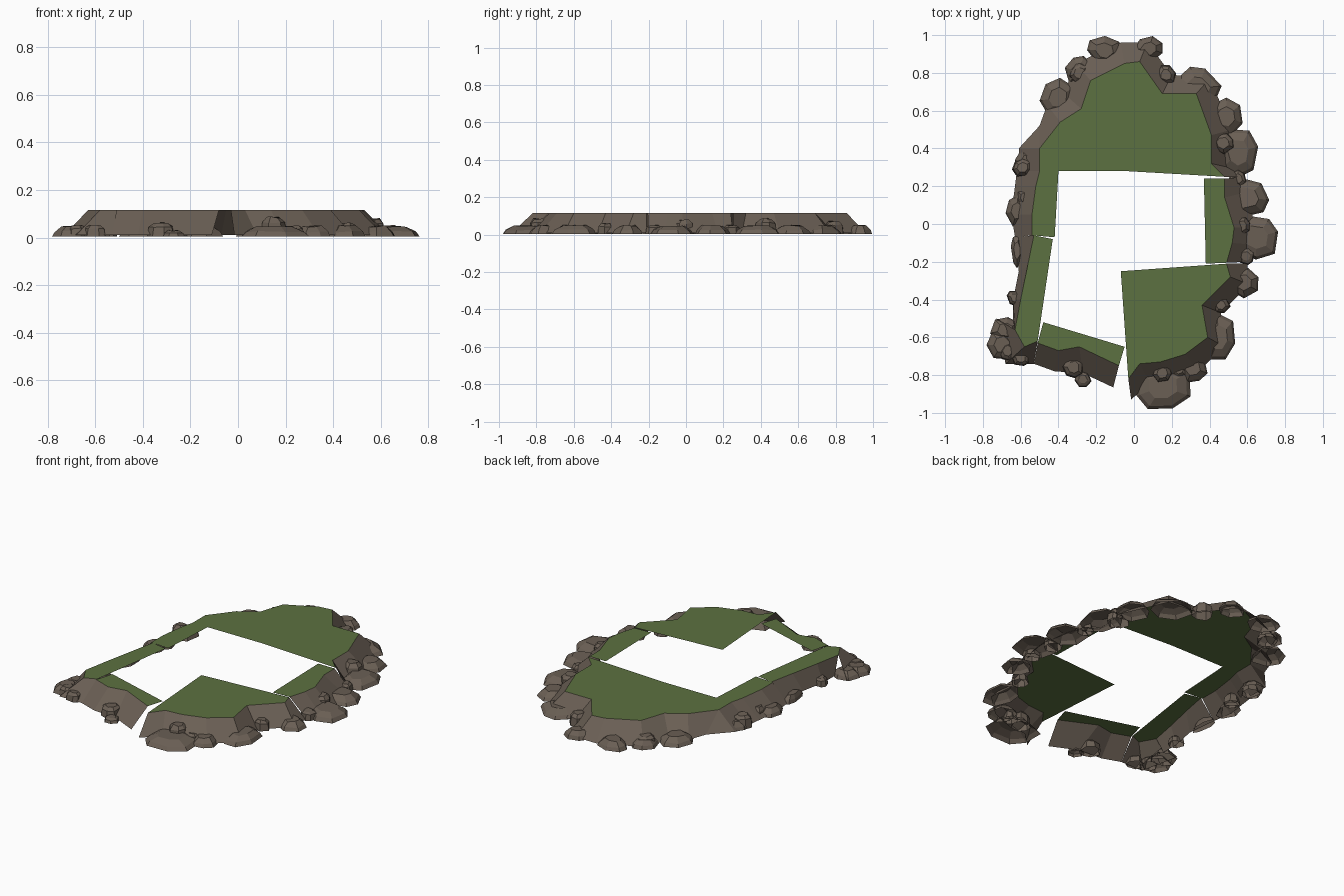
import bpy, bmesh, math, random

TOP, BASE = 0.115, 0.01

def material(name, rgb):
    m = bpy.data.materials.new(name)
    m.diffuse_color = (*rgb, 1)
    return m

grass = material("grass green", (0.107, 0.165, 0.052))
rock = material("rock brown", (0.145, 0.115, 0.090))

def finish(bm, name, mats):
    me = bpy.data.meshes.new(name)
    bm.to_mesh(me)
    bm.free()
    for m in mats:
        me.materials.append(m)
    ob = bpy.data.objects.new(name, me)
    bpy.context.collection.objects.link(ob)
    return ob

def plateau(name, inner, rim):
    """Open-bottomed section: flat grass top plus sloped cliff.
    inner: (x, y) inside edge; rim: (top x, top y, foot x, foot y), clockwise."""
    bm = bmesh.new()
    top = [bm.verts.new((r[0], r[1], TOP)) for r in rim]
    foot = [bm.verts.new((r[2], r[3], BASE)) for r in rim]
    ins = [bm.verts.new((x, y, TOP)) for x, y in inner]
    f = bm.faces.new(top + ins)
    f.normal_update()
    if f.normal.z < 0:
        f.normal_flip()
    for i in range(len(rim) - 1):
        c = bm.faces.new((top[i], top[i + 1], foot[i + 1], foot[i]))
        c.material_index = 1
        c.normal_update()
        if c.normal.z < 0:
            c.normal_flip()
    finish(bm, name, [grass, rock])

# Plateau sections, each rim running clockwise
plateau("north_plateau", [(-0.04, .28)], [
    (-.50, .28, -.61, .27), (-.50, .40, -.61, .40), (-.50, .40, -.50, .52),
    (-.39, .54, -.46, .63), (-.28, .61, -.37, .69), (-.23, .76, -.31, .85),
    (-.05, .85, -.07, .96), (.03, .86, .07, .96), (.15, .69, .20, .79),
    (.33, .69, .40, .77), (.41, .47, .52, .50), (.41, .32, .50, .30),
    (.48, .25, .59, .25)])
plateau("east_plateau", [(.38, -.21), (.37, .24)], [
    (.48, .24, .58, .25), (.48, .14, .60, .17), (.53, -.02, .64, -.01),
    (.52, -.10, .63, -.11), (.49, -.205, .60, -.20)])
plateau("southeast_plateau", [(-.07, -.25)], [
    (.49, -.21, .60, -.21), (.51, -.28, .61, -.32), (.36, -.43, .46, -.47),
    (.39, -.60, .48, -.65), (.27, -.69, .34, -.78), (.14, -.73, .18, -.84),
    (.03, -.74, .08, -.84), (-.03, -.82, -.015, -.93)])
plateau("south_plateau", [(-.48, -.52), (-.05, -.65)], [
    (-.08, -.75, -.11, -.865), (-.29, -.65, -.27, -.79),
    (-.40, -.67, -.42, -.78), (-.51, -.63, -.53, -.74)])
plateau("southwest_plateau", [(-.53, -.06), (-.43, -.08)], [
    (-.51, -.62, -.53, -.74), (-.58, -.65, -.68, -.74),
    (-.63, -.56, -.73, -.50)])
plateau("west_cliff_lower", [], [
    (-.63, -.56, -.64, -.51), (-.60, -.40, -.64, -.40),
    (-.56, -.22, -.61, -.25), (-.53, -.06, -.63, -.07)])
plateau("west_plateau", [(-.40, .28), (-.42, -.07)], [
    (-.54, -.06, -.63, -.07), (-.54, .05, -.65, .05), (-.52, .20, -.63, .20),
    (-.50, .28, -.62, .28)])

def stone(name, x, y, rx, ry, h, shoulder, seed):
    """Faceted low stone: foot ring, shoulder ring and chipped crown."""
    rng = random.Random(seed)
    n = 7
    a0 = rng.uniform(0, math.tau)
    spokes = [(a0 + math.tau * (i + rng.uniform(-.2, .2)) / n,
               rng.uniform(.88, 1.06)) for i in range(n)]
    bm = bmesh.new()
    rings = []
    for k, z in ((1, .004), (.87, shoulder), (.52, h)):
        rings.append([bm.verts.new((x + rx * r * k * math.cos(a),
                                    y + ry * r * k * math.sin(a),
                                    z + (rng.uniform(-.004, .004) if k < 1 else 0)))
                      for a, r in spokes])
    for lo, hi in zip(rings, rings[1:]):
        for i in range(n):
            j = (i + 1) % n
            bm.faces.new((lo[i], lo[j], hi[j], hi[i]))
    bm.faces.new(rings[-1])
    finish(bm, name, [rock])

# Broad low slabs around the foot: x, y, radius x, radius y
slabs = [
    (-.16, .92, .10, .08), (.08, .93, .085, .07), (-.29, .81, .08, .08),
    (-.40, .67, .10, .11), (.34, .72, .13, .12), (.49, .57, .10, .11),
    (.55, .38, .125, .13), (.60, .14, .12, .11), (.65, -.07, .13, .13),
    (.58, -.31, .085, .09), (.45, -.60, .095, .13), (.31, -.76, .08, .09),
    (.15, -.86, .16, .135), (-.70, -.64, .085, .09), (-.68, -.56, .08, .07),
    (-.57, .32, .065, .09), (-.62, .07, .065, .09), (-.62, -.14, .035, .09)]
for i, (x, y, rx, ry) in enumerate(slabs):
    stone(f"foot_slab_{i + 1}", x, y, rx, ry, .048, .024, i + 3)

# Smaller boulders leaning on the slope: x, y, radius, height
boulders = [
    (.17, .79, .06, .07), (-.29, .80, .06, .06), (.47, .43, .065, .085),
    (.57, -.01, .055, .08), (.46, -.43, .05, .06), (.15, -.79, .06, .085),
    (.24, -.77, .045, .05), (-.32, -.76, .065, .06), (-.27, -.82, .045, .03),
    (-.67, -.67, .055, .05), (-.60, -.71, .05, .05), (-.59, .30, .055, .075),
    (-.58, .14, .045, .06), (-.63, -.39, .045, .05), (.59, -.17, .05, .05),
    (.55, .24, .05, .05)]
for i, (x, y, r, h) in enumerate(boulders):
    stone(f"boulder_{i + 1}", x, y, r, r, h, h * .75, i + 40)
